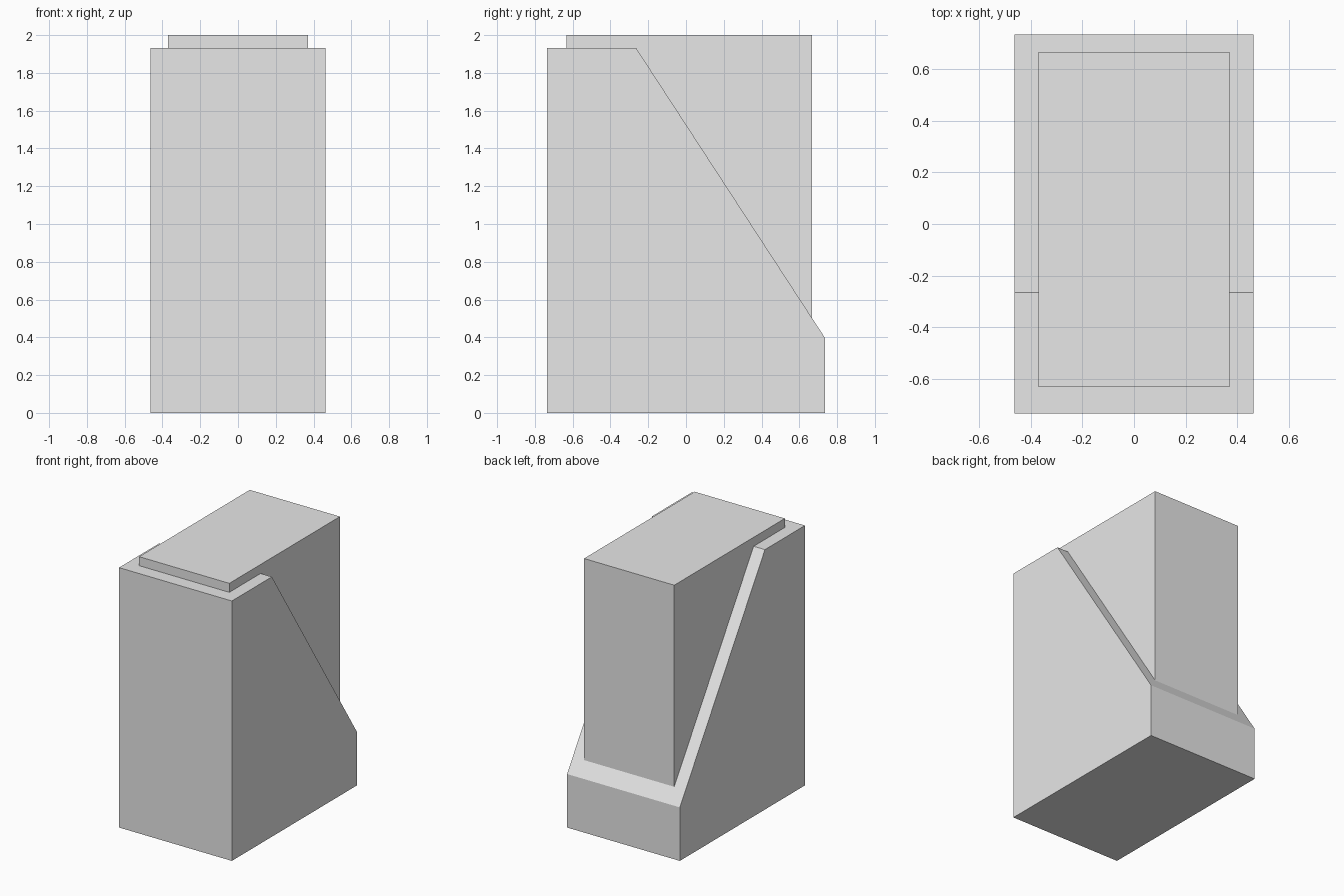
import bpy
import bmesh

cube = bpy.data.objects.get("Cube")
if cube:
    bpy.data.objects.remove(cube, do_unlink=True)

# Single grey finish
grey = bpy.data.materials.new("light_grey")
grey.use_nodes = True
colour = (0.8, 0.8, 0.8, 1.0)
grey.diffuse_color = colour
grey.node_tree.nodes["Principled BSDF"].inputs["Base Color"].default_value = colour


def extrude_profile(name, profile, half_width):
    """Extrude a closed (y, z) side profile symmetrically across x."""
    bm = bmesh.new()
    face = bm.faces.new([bm.verts.new((-half_width, y, z)) for y, z in profile])
    moved = bmesh.ops.extrude_face_region(bm, geom=[face])["geom"]
    verts = [g for g in moved if isinstance(g, bmesh.types.BMVert)]
    bmesh.ops.translate(bm, verts=verts, vec=(2 * half_width, 0, 0))
    bmesh.ops.recalc_face_normals(bm, faces=bm.faces)
    mesh = bpy.data.meshes.new(name)
    bm.to_mesh(mesh)
    bm.free()
    mesh.materials.append(grey)
    obj = bpy.data.objects.new(name, mesh)
    bpy.context.collection.objects.link(obj)
    return obj


# Outer shell with a sloping back
extrude_profile("sloped_shell",
                [(-0.735, 0), (0.735, 0), (0.735, 0.398),
                 (-0.265, 1.933), (-0.735, 1.933)], 0.464)

# Upright core rising through the shell
extrude_profile("inner_block",
                [(-0.632, 0.4), (0.668, 0.4), (0.668, 2), (-0.632, 2)], 0.371)
